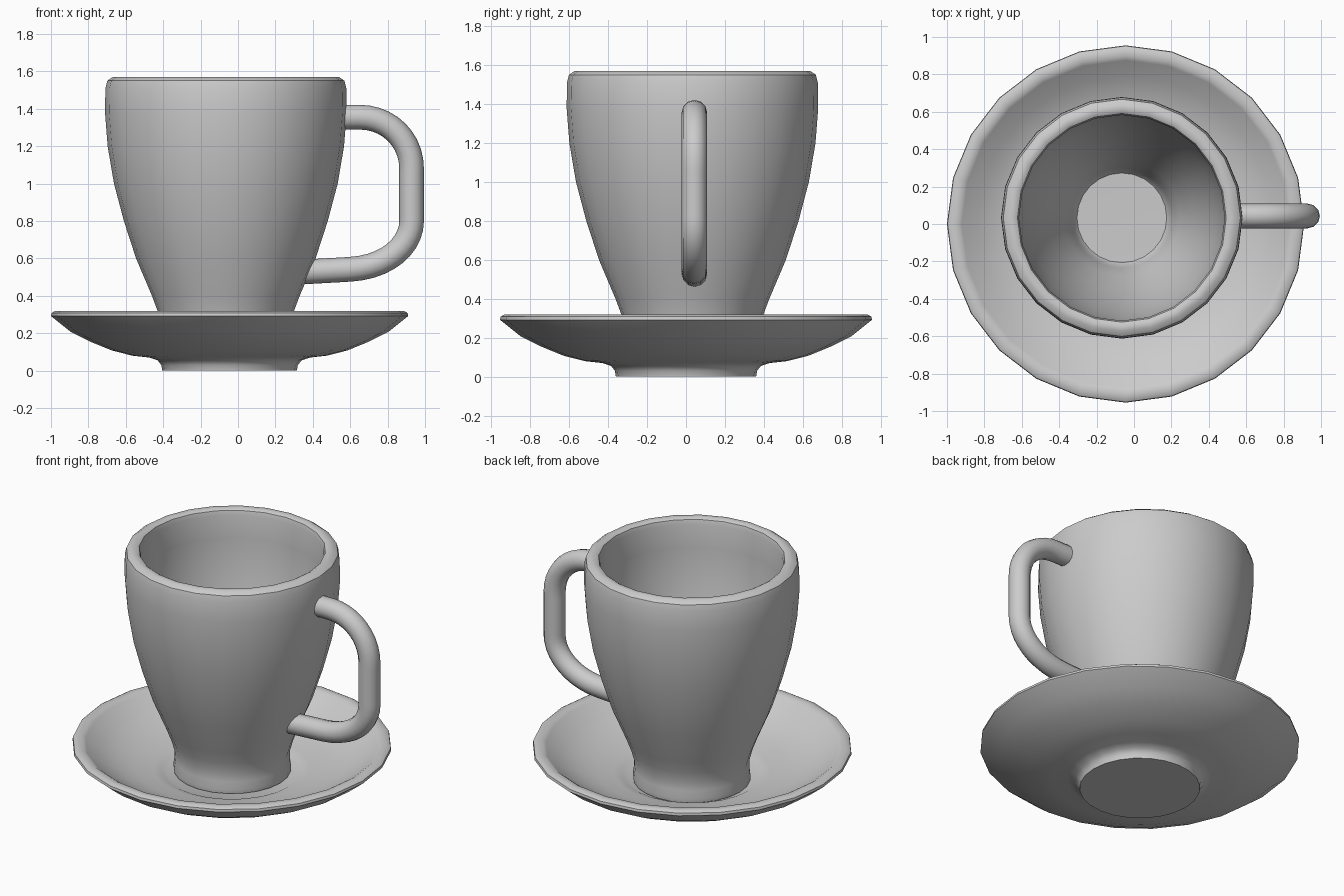
import bpy, bmesh, math
from mathutils import Vector

cube = bpy.data.objects.get("Cube")
if cube:
    bpy.data.objects.remove(cube, do_unlink=True)

SIDES = 24

glaze = bpy.data.materials.new("grey_glaze")
glaze.use_nodes = True
grey = (0.6, 0.6, 0.6, 1)
glaze.diffuse_color = grey
glaze.node_tree.nodes["Principled BSDF"].inputs["Base Color"].default_value = grey


def finish(obj, angle):
    """Apply the glaze and smooth shading with sharp creases."""
    obj.data.materials.clear()
    obj.data.materials.append(glaze)
    bpy.ops.object.select_all(action='DESELECT')
    obj.select_set(True)
    bpy.context.view_layer.objects.active = obj
    bpy.ops.object.shade_smooth_by_angle(angle=math.radians(angle))


def lathe(name, profile, centre, angle=40):
    """Revolve an (r, z) profile that starts and ends on the axis."""
    bm = bmesh.new()
    verts = [bm.verts.new((r, 0, z)) for r, z in profile]
    edges = [bm.edges.new(pair) for pair in zip(verts, verts[1:])]
    bmesh.ops.spin(bm, geom=verts + edges, cent=(0, 0, 0), axis=(0, 0, 1),
                   angle=math.tau, steps=SIDES, use_merge=True)
    bmesh.ops.remove_doubles(bm, verts=bm.verts, dist=0.0005)
    bmesh.ops.recalc_face_normals(bm, faces=bm.faces)
    mesh = bpy.data.meshes.new(name)
    bm.to_mesh(mesh)
    bm.free()
    obj = bpy.data.objects.new(name, mesh)
    obj.location = (*centre, 0)
    bpy.context.collection.objects.link(obj)
    finish(obj, angle)
    return obj


# Saucer: foot, curved underside, rounded rim, bowl and shallow well
lathe("saucer", [
    (0, 0), (.36, 0), (.365, .03), (.385, .055), (.43, .07),
    (.52, .08), (.63, .108), (.74, .153), (.85, .208), (.955, .292),
    (.952, .308), (.935, .318), (.895, .318), (.875, .305),
    (.79, .24), (.68, .19), (.57, .157), (.47, .142),
    (.42, .13), (.38, .11), (0, .108)], (-.045, 0))

# Cup: flared foot, neck, swelling wall, rounded lip and hollow inside
lathe("cup", [
    (0, .115), (.35, .115), (.353, .14), (.345, .19), (.346, .25),
    (.365, .32), (.395, .4), (.48, .6), (.545, .8), (.598, 1.0),
    (.632, 1.2), (.646, 1.38), (.644, 1.51), (.634, 1.55), (.605, 1.57),
    (.575, 1.57), (.558, 1.56), (.55, 1.53), (.55, 1.38),
    (.538, 1.2), (.505, 1.0), (.455, .8), (.39, .6), (.31, .4),
    (.27, .3), (.255, .23), (.24, .21), (0, .205)], (-.065, .033))

# Handle: round tube along a curve, embedded in the cup wall at both ends
curve = bpy.data.curves.new("handle_path", 'CURVE')
curve.dimensions = '3D'
curve.bevel_depth = .066
curve.bevel_resolution = 4
curve.resolution_u = 10
curve.use_fill_caps = True
spline = curve.splines.new('BEZIER')
# each knot: x, z, direction x, direction z, handle lengths before and after
knots = [(.53, 1.355, 1, 0, .03, .03), (.65, 1.355, 1, 0, .04, .155),
         (.928, 1.08, 0, -1, .155, .08), (.928, .8, 0, -1, .08, .13),
         (.60, .542, -1, -.06, .20, .06), (.345, .528, -1, -.04, .06, .03)]
spline.bezier_points.add(len(knots) - 1)
for point, (x, z, dx, dz, before, after) in zip(spline.bezier_points, knots):
    direction = Vector((dx, 0, dz)).normalized()
    point.co = (x, .043, z)
    point.handle_left_type = point.handle_right_type = 'FREE'
    point.handle_left = point.co - direction * before
    point.handle_right = point.co + direction * after
path = bpy.data.objects.new("handle", curve)
bpy.context.collection.objects.link(path)
bpy.context.view_layer.update()
tube = bpy.data.meshes.new_from_object(path.evaluated_get(bpy.context.evaluated_depsgraph_get()))
bpy.data.objects.remove(path, do_unlink=True)
handle = bpy.data.objects.new("handle", tube)
bpy.context.collection.objects.link(handle)
finish(handle, 50)
